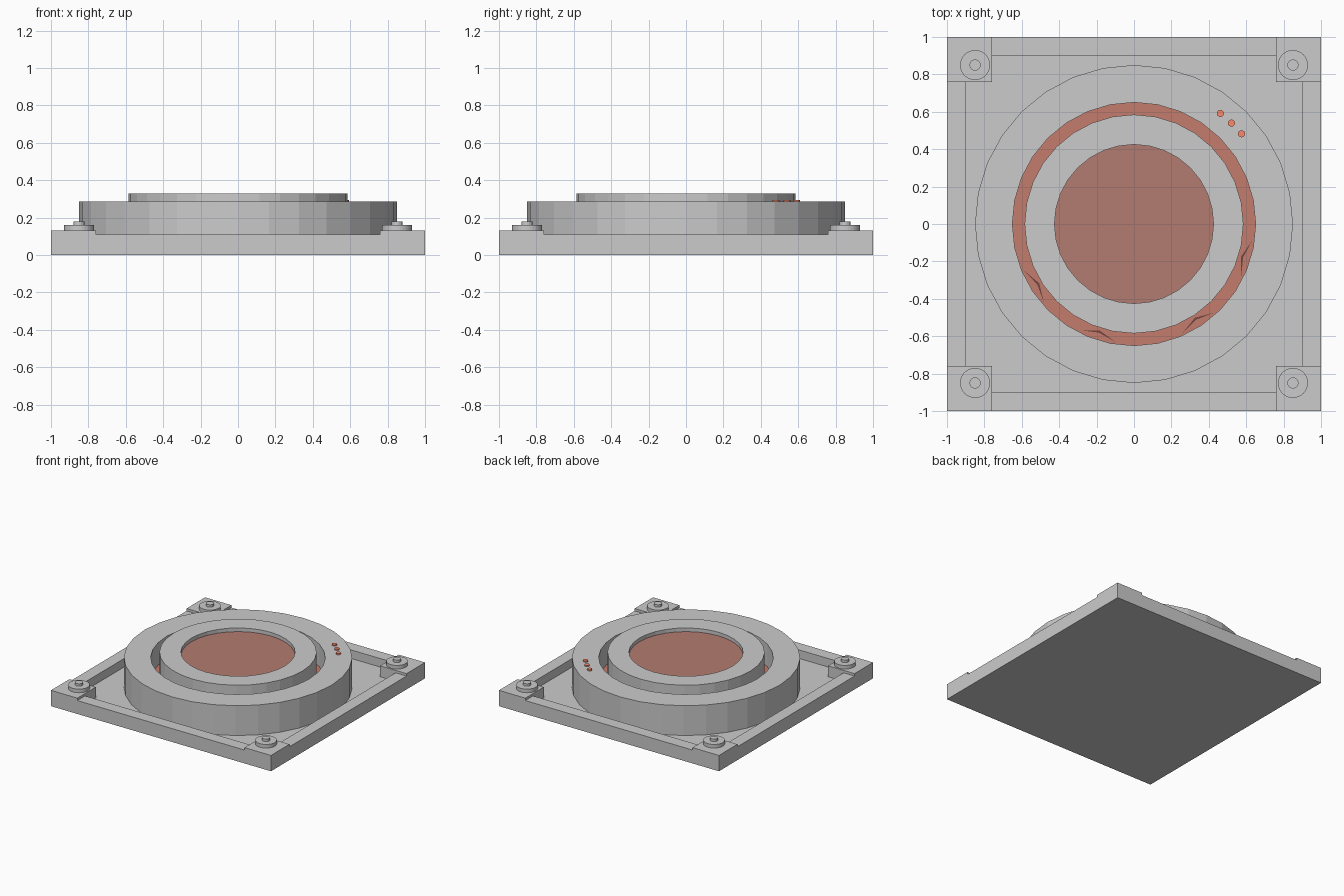
import bpy, bmesh
from math import cos, sin, pi, radians

if "Cube" in bpy.data.objects:
    bpy.data.objects.remove(bpy.data.objects["Cube"])

FLOOR = 0.04


def material(name, color):
    m = bpy.data.materials.new(name)
    m.diffuse_color = (*color, 1)
    m.use_nodes = True
    m.node_tree.nodes["Principled BSDF"].inputs["Base Color"].default_value = m.diffuse_color
    return m


def finish(name, bm, mat=None):
    bmesh.ops.recalc_face_normals(bm, faces=bm.faces[:])
    me = bpy.data.meshes.new(name)
    bm.to_mesh(me)
    bm.free()
    ob = bpy.data.objects.new(name, me)
    bpy.context.collection.objects.link(ob)
    if mat:
        me.materials.append(mat)
    return ob


def box(name, x0, x1, y0, y1, z0, z1):
    bm = bmesh.new()
    bmesh.ops.create_cube(bm, size=1)
    for v in bm.verts:
        v.co.x = x1 if v.co.x > 0 else x0
        v.co.y = y1 if v.co.y > 0 else y0
        v.co.z = z1 if v.co.z > 0 else z0
    return finish(name, bm)


def cylinder(name, x, y, r, z0, z1, segs, mat=None):
    bm = bmesh.new()
    bmesh.ops.create_cone(bm, cap_ends=True, segments=segs,
                          radius1=r, radius2=r, depth=z1 - z0)
    bmesh.ops.translate(bm, verts=bm.verts[:], vec=(x, y, (z0 + z1) / 2))
    return finish(name, bm, mat)


def ring(name, r_in, r_out, z0, z1, segs=32, mat=None):
    bm = bmesh.new()
    profile = [(r_in, z0), (r_out, z0), (r_out, z1), (r_in, z1)]
    loops = [[bm.verts.new((r * cos(2 * pi * i / segs), r * sin(2 * pi * i / segs), z))
              for r, z in profile] for i in range(segs)]
    for i in range(segs):
        a, b = loops[i], loops[(i + 1) % segs]
        for j in range(4):
            k = (j + 1) % 4
            bm.faces.new((a[j], b[j], b[k], a[k]))
    return finish(name, bm, mat)


red_disc = material("dull_red", (0.45, 0.20, 0.16))
red_band = material("groove_red", (0.55, 0.20, 0.15))
red_dark = material("dark_red", (0.16, 0.06, 0.05))
red_light = material("indicator_red", (0.95, 0.25, 0.15))

# Square tray: floor slab and low rim bars between the corner pads
box("base_slab", -1, 1, -1, 1, 0, FLOOR)
for s, side in ((-1, "a"), (1, "b")):
    lo, hi = sorted((s * 0.9, s * 1.0))
    box("rim_x_" + side, lo, hi, -0.76, 0.76, FLOOR, 0.11)
    box("rim_y_" + side, -0.76, 0.76, lo, hi, FLOOR, 0.11)

# Corner pads with washer and bolt
for sx in (-1, 1):
    for sy in (-1, 1):
        xs, ys = sorted((sx * 0.76, sx)), sorted((sy * 0.76, sy))
        box("corner_pad", *xs, *ys, FLOOR, 0.13)
        cylinder("washer", sx * 0.85, sy * 0.85, 0.08, 0.13, 0.16, 32)
        cylinder("bolt", sx * 0.85, sy * 0.85, 0.03, 0.16, 0.18, 16)

# Concentric rings, red groove floor and recessed centre disc
ring("outer_ring", 0.65, 0.85, FLOOR, 0.285)
ring("inner_ring", 0.425, 0.585, FLOOR, 0.33)
ring("groove_floor", 0.585, 0.65, FLOOR, 0.10, mat=red_band)
cylinder("centre_disc", 0, 0, 0.425, FLOOR, 0.30, 32, red_disc)

# Dark chevron marks on the groove floor
for deg in (212, 252, 303, 343):
    bm = bmesh.new()
    pts = [(-9, 0.638), (0, 0.598), (9, 0.638), (0, 0.61)]
    bm.faces.new([bm.verts.new((r * cos(radians(deg + a)), r * sin(radians(deg + a)), 0.103))
                  for a, r in pts])
    finish("groove_chevron", bm, red_dark)

# Three indicator lights on the outer ring
for deg in (40, 46, 52):
    a = radians(deg)
    cylinder("indicator_light", 0.75 * cos(a), 0.75 * sin(a), 0.019, 0.285, 0.295, 16, red_light)
